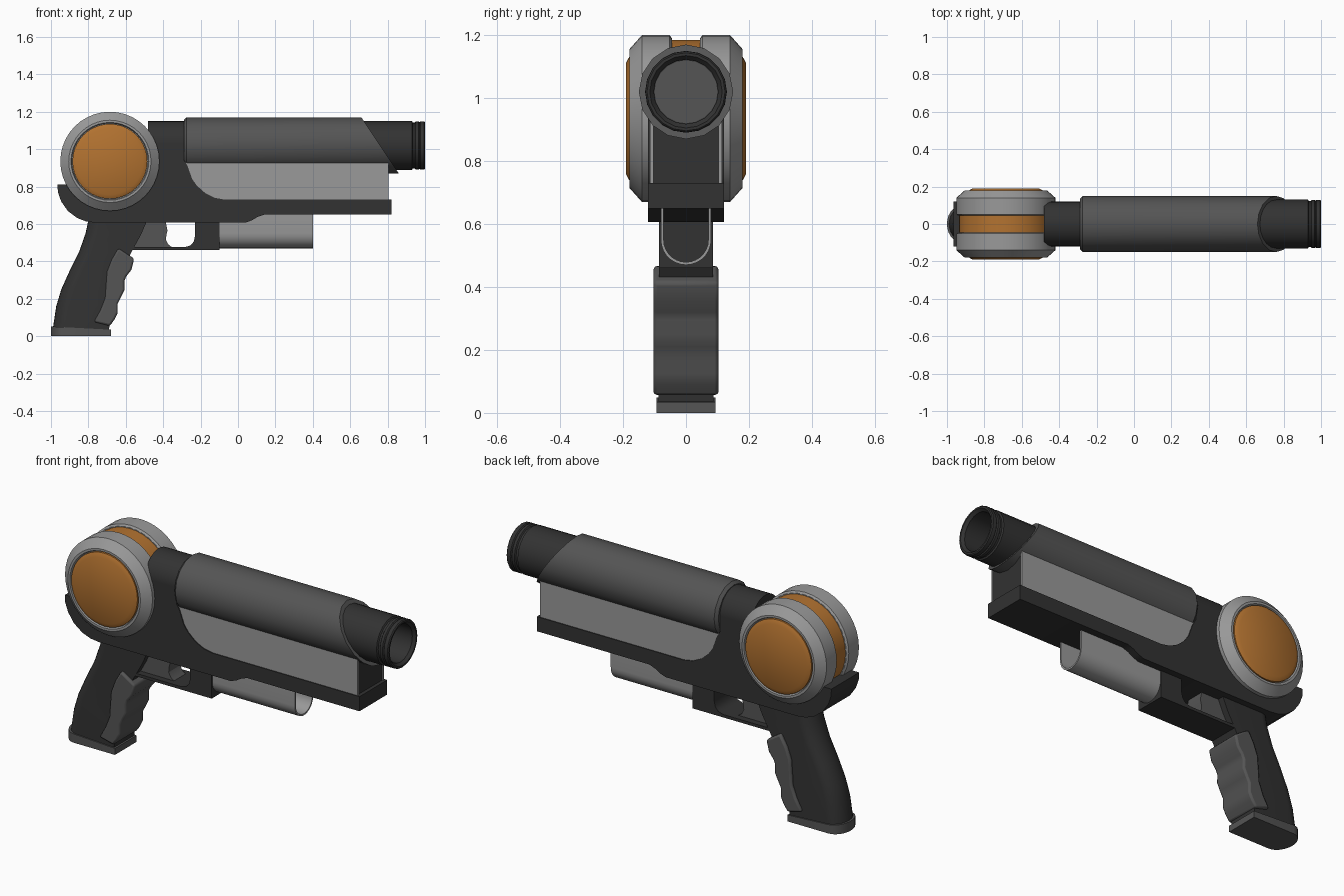
import bpy, bmesh, math
from mathutils import Vector

if "Cube" in bpy.data.objects:
    bpy.data.objects.remove(bpy.data.objects["Cube"])


def material(name, c):
    m = bpy.data.materials.new(name)
    m.diffuse_color = (*c, 1)
    m.use_nodes = True
    m.node_tree.nodes["Principled BSDF"].inputs["Base Color"].default_value = m.diffuse_color
    return m


DARK = material("dark_grey", (0.032, 0.032, 0.032))
MID = material("mid_grey", (0.09, 0.09, 0.09))
LIGHT = material("light_grey", (0.32, 0.32, 0.32))
ORANGE = material("orange", (0.45, 0.17, 0.03))


def finish(bm, name, mat, bevel=0.0):
    bmesh.ops.remove_doubles(bm, verts=bm.verts, dist=1e-5)
    bmesh.ops.recalc_face_normals(bm, faces=bm.faces)
    me = bpy.data.meshes.new(name)
    bm.to_mesh(me)
    bm.free()
    ob = bpy.data.objects.new(name, me)
    bpy.context.collection.objects.link(ob)
    me.materials.append(mat)
    if bevel:
        b = ob.modifiers.new("bevel", 'BEVEL')
        b.width, b.segments, b.angle_limit = bevel, 2, math.radians(50)
    bpy.ops.object.select_all(action='DESELECT')
    ob.select_set(True)
    bpy.context.view_layer.objects.active = ob
    bpy.ops.object.shade_smooth_by_angle(angle=math.radians(32))
    return ob


def skin(bm, rings):
    for a, b in zip(rings, rings[1:]):
        for i in range(len(a)):
            j = (i + 1) % len(a)
            bm.faces.new((a[i], a[j], b[j], b[i]))


def prism(name, pts, a, b, mat, axis='Y', bevel=0.0):
    """Extrude a 2D outline: (x, z) along Y or (y, z) along X."""
    bm = bmesh.new()
    rings = [[bm.verts.new((p, t, q) if axis == 'Y' else (t, p, q)) for p, q in pts] for t in (a, b)]
    skin(bm, rings)
    for r in rings:
        bm.faces.new(r)
    return finish(bm, name, mat, bevel)


def lathe(name, prof, centre, axis, n, mat, cut=None):
    """Revolve (distance along axis, radius) pairs about X or Y."""
    bm = bmesh.new()
    rings = []
    for t, r in prof:
        ring = []
        for i in range(n):
            u = 2 * math.pi * i / n
            c, s = r * math.cos(u), r * math.sin(u)
            v = (t, c, s) if axis == 'X' else (c, t, s)
            ring.append(bm.verts.new(Vector(v) + Vector(centre)))
        rings.append(ring)
    skin(bm, rings)
    bmesh.ops.remove_doubles(bm, verts=bm.verts, dist=1e-5)
    if cut:
        bmesh.ops.bisect_plane(bm, geom=bm.verts[:] + bm.edges[:] + bm.faces[:],
                               plane_co=cut[0], plane_no=cut[1], clear_outer=True)
        bmesh.ops.holes_fill(bm, edges=[e for e in bm.edges if e.is_boundary], sides=0)
    return finish(bm, name, mat)


def loft(name, stations, mat, d=0.07):
    """Stack D-shaped sections: (back x, back z, front x, front z, half width)."""
    bm = bmesh.new()
    rings = []
    for xb, zb, xf, zf, w in stations:
        plan = [(xf, w)]
        for i in range(13):
            u = math.pi * i / 12
            plan.append((xb + d - d * math.sin(u), w * math.cos(u)))
        plan.append((xf, -w))
        rings.append([bm.verts.new((x, y, zb + (zf - zb) * (x - xb) / (xf - xb))) for x, y in plan])
    skin(bm, rings)
    bm.faces.new(rings[0])
    bm.faces.new(rings[-1])
    return finish(bm, name, mat)


# Main frame with rear cradle and lower rail
prism("frame", [(-0.965, 0.81), (-0.963, 0.77), (-0.945, 0.72), (-0.91, 0.67), (-0.86, 0.632),
                (-0.81, 0.613), (-0.76, 0.607), (0.04, 0.607), (0.075, 0.62), (0.105, 0.638),
                (0.14, 0.65), (0.82, 0.65), (0.82, 0.73), (-0.07, 0.73), (-0.125, 0.74),
                (-0.175, 0.765), (-0.22, 0.805), (-0.245, 0.84), (-0.27, 0.91), (-0.29, 0.945),
                (-0.29, 1.03), (-0.48, 1.03), (-0.6, 0.81)], -0.12, 0.12, DARK)
lathe("frame_neck", [(-0.48, 0), (-0.48, 0.12), (-0.28, 0.12), (-0.28, 0)], (0, 0, 1.03), 'X', 32, DARK)

# Barrel core block and pale side panels
prism("core_block", [(-0.35, 0.7), (0.8, 0.7), (0.8, 0.95), (-0.35, 0.95)], -0.105, 0.105, DARK)
for side, s in (("front", -1), ("back", 1)):
    prism(side + "_panel", [(-0.32, 0.7), (0.805, 0.7), (0.805, 0.93), (-0.32, 0.93)],
          s * 0.104, s * 0.115, LIGHT)

# Barrel shroud with slanted end, and hollow muzzle
lathe("shroud", [(-0.29, 0), (-0.29, 0.135), (-0.275, 0.15), (0.95, 0.15), (0.95, 0)],
      (0, 0, 1.02), 'X', 16, MID, cut=((0.66, 0, 1.17), (0.3, 0, 0.2)))
lathe("barrel", [(0.5, 0), (0.5, 0.13), (0.93, 0.13), (0.935, 0.122), (0.945, 0.122), (0.95, 0.129),
                 (0.965, 0.129), (0.97, 0.124), (0.975, 0.129), (0.995, 0.129), (1.0, 0.124),
                 (1.0, 0.115), (0.985, 0.102), (0.83, 0.102), (0.83, 0)],
      (0, 0, 1.02), 'X', 20, DARK)
lathe("bore_end", [(0.82, 0), (0.82, 0.1), (0.833, 0.1), (0.833, 0)], (0, 0, 1.02), 'X', 20, MID)

# Drum: orange hub, two chamfered grey wheels, orange caps
hub = (-0.685, 0, 0.935)
lathe("drum_core", [(-0.06, 0), (-0.06, 0.25), (0.06, 0.25), (0.06, 0)], hub, 'Y', 40, ORANGE)
for side, s in (("front", -1), ("back", 1)):
    lathe(side + "_wheel", [(s * t, r) for t, r in
          ((0.045, 0), (0.045, 0.255), (0.052, 0.265), (0.14, 0.265), (0.18, 0.22),
           (0.18, 0.208), (0.165, 0.203), (0.165, 0))], hub, 'Y', 40, LIGHT)
    lathe(side + "_cap", [(s * t, r) for t, r in
          ((0.16, 0), (0.16, 0.2), (0.178, 0.2), (0.19, 0.178), (0.19, 0))], hub, 'Y', 40, ORANGE)

# Trigger guard, trigger and U-shaped under-barrel shell
prism("trigger_guard", [(-0.57, 0.46), (-0.1, 0.46), (-0.1, 0.62), (-0.23, 0.62), (-0.23, 0.535),
                        (-0.237, 0.505), (-0.255, 0.485), (-0.285, 0.476), (-0.57, 0.476)],
      -0.085, 0.085, DARK)
prism("trigger", [(-0.6, 0.47), (-0.345, 0.47), (-0.372, 0.49), (-0.385, 0.515), (-0.383, 0.54),
                  (-0.377, 0.565), (-0.388, 0.62), (-0.55, 0.62)], -0.05, 0.05, MID)
arc = [math.pi * (1 + i / 14) for i in range(15)]
outer = [(0.08 * math.cos(u), 0.55 + 0.08 * math.sin(u)) for u in arc]
inner = [(0.071 * math.cos(u), 0.55 + 0.071 * math.sin(u)) for u in reversed(arc)]
prism("under_shell", [(-0.08, 0.66)] + outer + [(0.08, 0.66), (0.071, 0.66)] + inner + [(-0.071, 0.66)],
      -0.11, 0.4, LIGHT, axis='X')

# Grip, base plate and wavy finger pad
loft("grip", [(-0.8, 0.62, -0.485, 0.62, 0.085), (-0.815, 0.55, -0.52, 0.54, 0.085),
              (-0.85, 0.45, -0.57, 0.45, 0.085), (-0.9, 0.35, -0.62, 0.35, 0.085),
              (-0.945, 0.25, -0.66, 0.24, 0.085), (-0.972, 0.16, -0.68, 0.13, 0.087),
              (-0.99, 0.04, -0.69, 0.03, 0.088)], DARK)
loft("grip_base", [(-1.0, 0.052, -0.68, 0.035, 0.094), (-1.0, 0, -0.68, 0, 0.094)], MID)
prism("finger_pad", [(-0.64, 0.47), (-0.555, 0.415), (-0.57, 0.355), (-0.597, 0.32), (-0.608, 0.295),
                     (-0.606, 0.25), (-0.625, 0.21), (-0.643, 0.175), (-0.643, 0.125), (-0.66, 0.09),
                     (-0.685, 0.055), (-0.77, 0.077), (-0.735, 0.14), (-0.71, 0.205), (-0.705, 0.28),
                     (-0.7, 0.345), (-0.675, 0.41)], -0.103, 0.103, MID, bevel=0.01)
